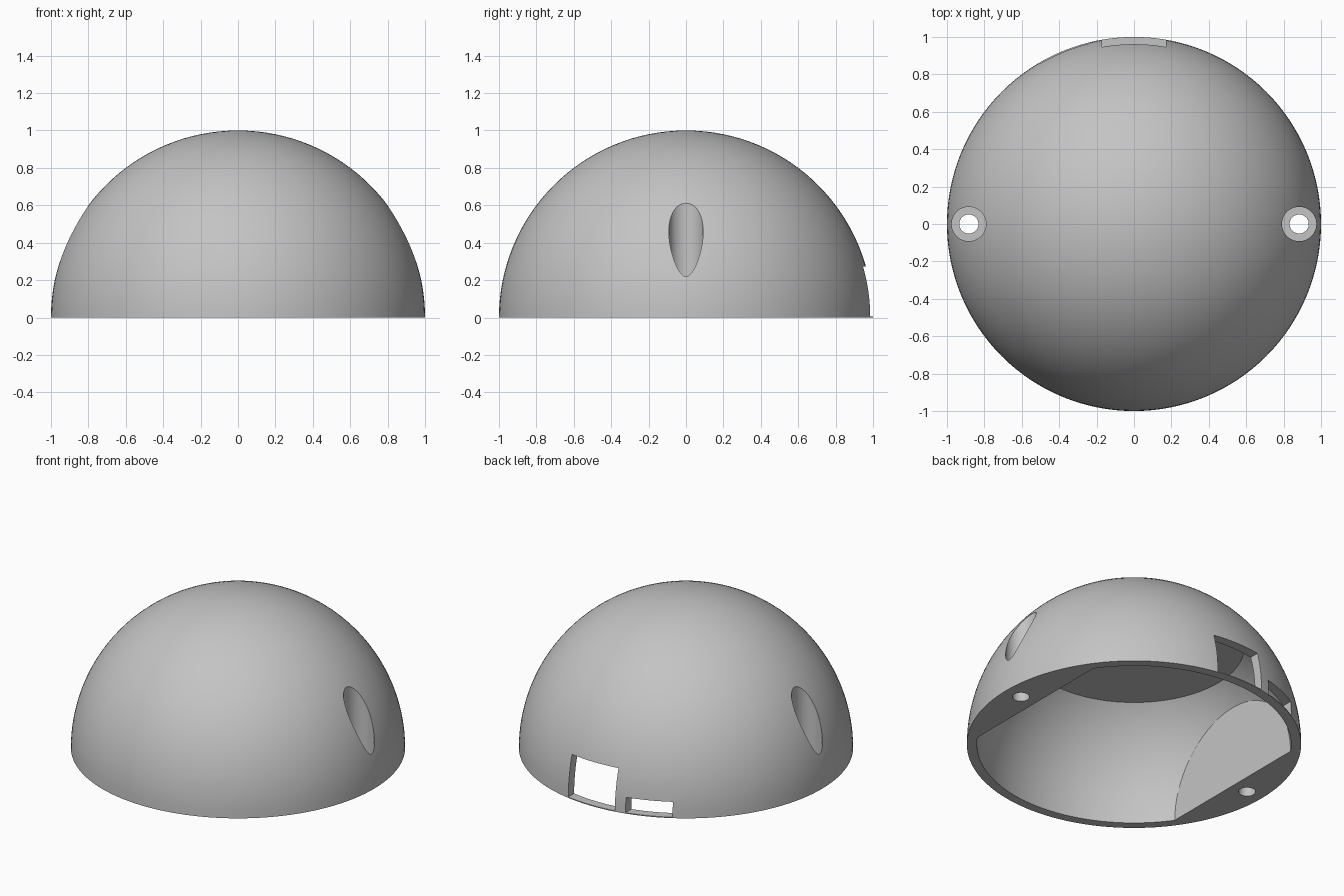
import bpy
import bmesh
import math
from mathutils import Matrix, Vector

default = bpy.data.objects.get("Cube")
if default:
    bpy.data.objects.remove(default)

INNER, WALL_X, CEILING = 0.94, 0.77, 0.67   # cavity radius and flat limits
BOLT_X, SILL = 0.883, 0.006                 # screw position, thin sill under ports

grey = bpy.data.materials.new("plain_grey")
grey.use_nodes = True
grey.diffuse_color = (0.55, 0.55, 0.55, 1)
grey.node_tree.nodes["Principled BSDF"].inputs["Base Color"].default_value = (0.55, 0.55, 0.55, 1)


def make_object(name, bm):
    bmesh.ops.recalc_face_normals(bm, faces=bm.faces)
    mesh = bpy.data.meshes.new(name)
    bm.to_mesh(mesh)
    bm.free()
    mesh.materials.append(grey)
    obj = bpy.data.objects.new(name, mesh)
    bpy.context.collection.objects.link(obj)
    return obj


def cut_ball(name, radius, planes):
    """Ball trimmed flat by (point, outward normal) planes."""
    bm = bmesh.new()
    bmesh.ops.create_uvsphere(bm, u_segments=128, v_segments=64, radius=radius)
    for point, normal in planes:
        geom = bm.verts[:] + bm.edges[:] + bm.faces[:]
        cut = bmesh.ops.bisect_plane(bm, geom=geom, plane_co=point, plane_no=normal,
                                     clear_outer=True, dist=1e-5)
        rim = [e for e in cut["geom_cut"] if isinstance(e, bmesh.types.BMEdge)]
        bmesh.ops.edgeloop_fill(bm, edges=rim)
    return make_object(name, bm)


def box(name, x, y, z):
    bm = bmesh.new()
    bmesh.ops.create_cube(bm, size=1)
    for v in bm.verts:
        v.co = Vector([lo + (c + 0.5) * (hi - lo) for c, (lo, hi) in zip(v.co, (x, y, z))])
    return make_object(name, bm)


def cylinder(name, x, radius, bottom, top):
    bm = bmesh.new()
    bmesh.ops.create_cone(bm, cap_ends=True, segments=48, radius1=radius, radius2=radius,
                          depth=top - bottom,
                          matrix=Matrix.Translation((x, 0, (top + bottom) / 2)))
    return make_object(name, bm)


# Outer dome, and the cavity with two flat side walls and a flat ceiling
dome = cut_ball("dome_shell", 1, [((0, 0, 0), (0, 0, -1))])
cutters = [cut_ball("cavity", INNER, [
    ((0, 0, -0.1), (0, 0, -1)),
    ((0, 0, CEILING), (0, 0, 1)),
    ((WALL_X, 0, 0), (1, 0, 0)),
    ((-WALL_X, 0, 0), (-1, 0, 0)),
])]

# Two ports through the back wall
cutters.append(box("large_port", (-0.17, 0.17), (0.75, 1.2), (SILL, 0.273)))
cutters.append(box("small_port", (-0.505, -0.238), (0.7, 1.2), (SILL, 0.105)))

# Counterbored screw holes on both sides
for side in (-1, 1):
    cutters.append(cylinder("counterbore", side * BOLT_X, 0.092, 0.1, 1.1))
    cutters.append(cylinder("screw_hole", side * BOLT_X, 0.051, -0.1, 0.5))

bpy.ops.object.select_all(action="DESELECT")
bpy.context.view_layer.objects.active = dome
dome.select_set(True)
for cutter in cutters:
    cutter.hide_render = True
    mod = dome.modifiers.new(cutter.name, "BOOLEAN")
    mod.operation = "DIFFERENCE"
    mod.solver = "EXACT"
    mod.object = cutter
    bpy.ops.object.modifier_apply(modifier=mod.name)
for cutter in cutters:
    bpy.data.objects.remove(cutter)

bpy.ops.object.shade_smooth_by_angle(angle=math.radians(25))
